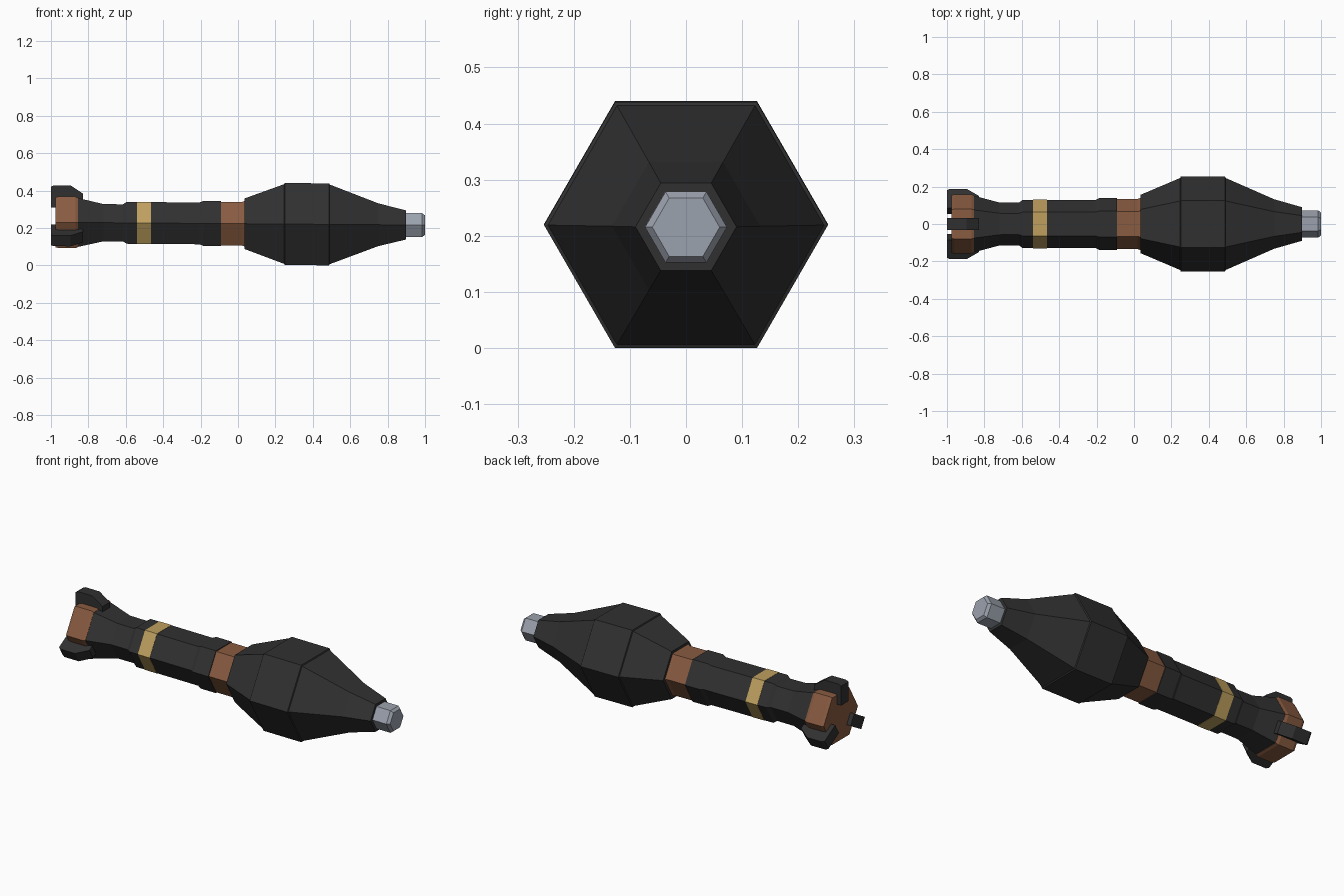
import bpy, bmesh
from math import sin, cos, pi

if "Cube" in bpy.data.objects:
    bpy.data.objects.remove(bpy.data.objects["Cube"])

def material(name, rgb):
    m = bpy.data.materials.new(name)
    m.diffuse_color = (*rgb, 1)
    m.use_nodes = True
    m.node_tree.nodes["Principled BSDF"].inputs["Base Color"].default_value = m.diffuse_color
    return m

DARK = material("dark_paint", (0.03, 0.03, 0.03))
COPPER = material("copper", (0.25, 0.105, 0.052))
YELLOW = material("yellow_paint", (0.52, 0.35, 0.115))
STEEL = material("steel", (0.33, 0.36, 0.42))

def axis_z(x):
    # centre line, dipping very slightly towards the nose
    return 0.2227 - 0.0075 * x

def finish(name, bm, mat):
    bmesh.ops.recalc_face_normals(bm, faces=bm.faces)
    mesh = bpy.data.meshes.new(name)
    bm.to_mesh(mesh)
    bm.free()
    mesh.materials.append(mat)
    obj = bpy.data.objects.new(name, mesh)
    bpy.context.collection.objects.link(obj)

def hex_lathe(name, profile, mat):
    """Six-sided solid along x from (x, corner radius) pairs."""
    bm = bmesh.new()
    rings = [[bm.verts.new((x, r * cos(i * pi / 3), axis_z(x) + r * sin(i * pi / 3)))
              for i in range(6)] for x, r in profile]
    for a, b in zip(rings, rings[1:]):
        for i in range(6):
            j = (i + 1) % 6
            bm.faces.new((a[i], a[j], b[j], b[i]))
    bm.faces.new(rings[0])
    bm.faces.new(rings[-1])
    finish(name, bm, mat)

def fin(name, angle, half=0.033):
    """Chamfered plate standing out from the axis at the given angle."""
    outline = [(-1, 0.08), (-1, 0.19), (-0.985, 0.198), (-0.895, 0.198),
               (-0.83, 0.155), (-0.83, 0.08)]
    bm = bmesh.new()
    sides = [[bm.verts.new((x, r * cos(angle) - w * sin(angle),
                            axis_z(x) + r * sin(angle) + w * cos(angle)))
              for x, r in outline] for w in (-half, half)]
    n = len(outline)
    for i in range(n):
        j = (i + 1) % n
        bm.faces.new((sides[0][i], sides[0][j], sides[1][j], sides[1][i]))
    for s in sides:
        bm.faces.new(s)
    finish(name, bm, DARK)

# tail and tube
hex_lathe("tail_ring", [(-0.975, 0.154), (-0.96, 0.159), (-0.87, 0.159), (-0.855, 0.152)], COPPER)
hex_lathe("tube", [(-0.86, 0.152), (-0.72, 0.115), (-0.615, 0.114), (-0.595, 0.129),
                   (-0.205, 0.129), (-0.185, 0.139), (-0.09, 0.139)], DARK)
hex_lathe("yellow_band", [(-0.54, 0.1305), (-0.465, 0.1305)], YELLOW)
hex_lathe("collar", [(-0.092, 0.134), (0.02, 0.134), (0.04, 0.142)], COPPER)

# head and tip
hex_lathe("head", [(0.035, 0.156), (0.247, 0.246), (0.25, 0.253), (0.487, 0.253),
                   (0.49, 0.246), (0.75, 0.132), (0.898, 0.09)], DARK)
hex_lathe("nose_tip", [(0.89, 0.073), (0.985, 0.073), (1.0, 0.06)], STEEL)

# three fins around the tail
for k in range(3):
    fin(f"tail_fin_{k + 1}", pi / 2 + k * 2 * pi / 3)
